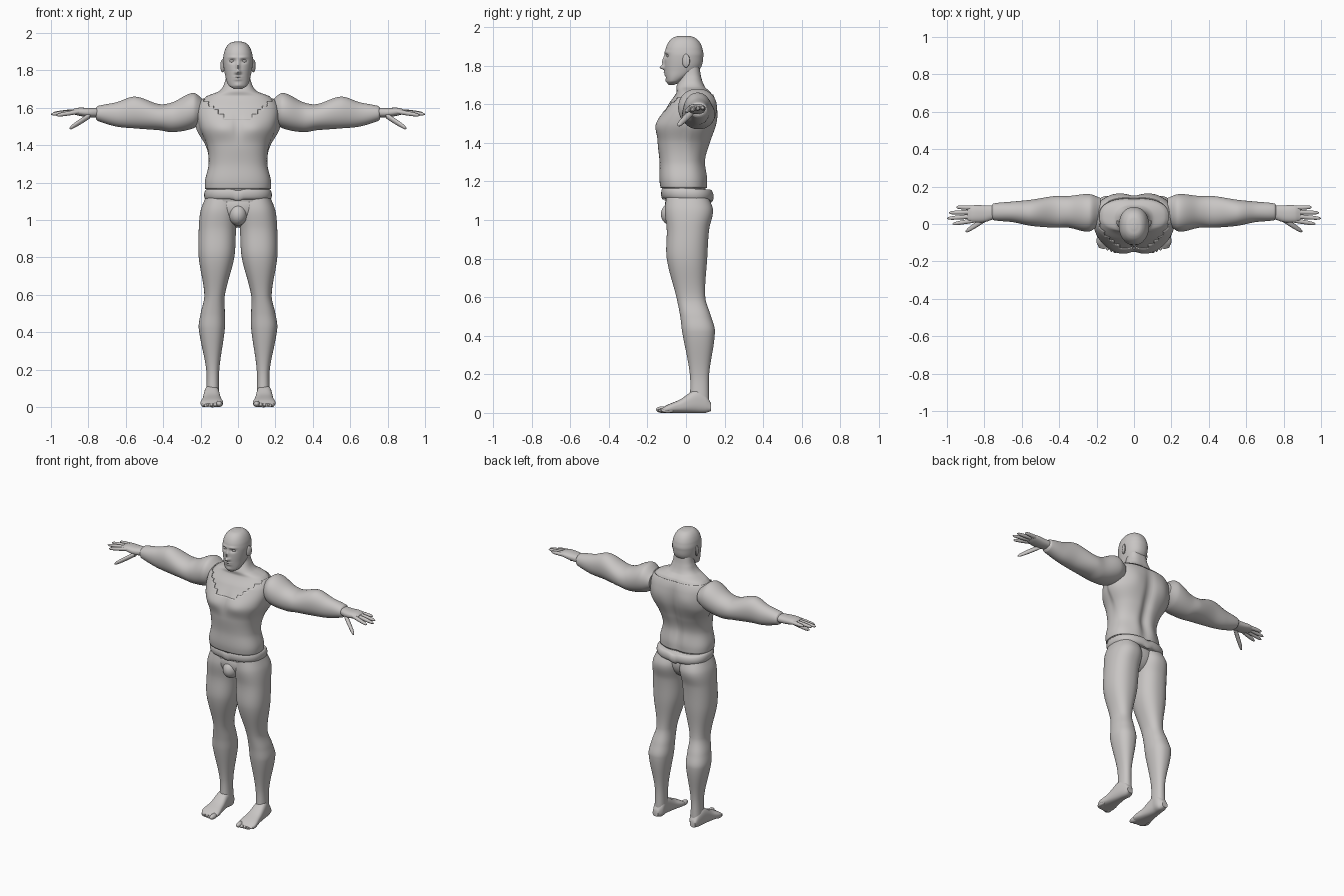
import bpy, bmesh, math
from mathutils import Vector

cube = bpy.data.objects.get("Cube")
if cube:
    bpy.data.objects.remove(cube, do_unlink=True)

GREY = (.58, .56, .55, 1)
material = bpy.data.materials.new("warm grey")
material.use_nodes = True
material.diffuse_color = GREY
for node in material.node_tree.nodes:
    if node.type == 'BSDF_PRINCIPLED':
        node.inputs["Base Color"].default_value = GREY


def finish(name, bm, mirror):
    bmesh.ops.recalc_face_normals(bm, faces=bm.faces)
    mesh = bpy.data.meshes.new(name)
    bm.to_mesh(mesh)
    bm.free()
    mesh.materials.append(material)
    obj = bpy.data.objects.new(name, mesh)
    bpy.context.collection.objects.link(obj)
    bpy.ops.object.select_all(action='DESELECT')
    obj.select_set(True)
    bpy.context.view_layer.objects.active = obj
    bpy.ops.object.shade_smooth_by_angle(angle=math.radians(45))
    if mirror:
        obj.modifiers.new("Mirror", 'MIRROR').use_mirror_merge = False
    return obj


def smooth_rows(rows, steps):
    """Cubic blend between section rows, with slopes taken along the position."""
    last = len(rows) - 1
    for i in range(last):
        before, start, end, after = (rows[max(0, min(last, i + k))] for k in (-1, 0, 1, 2))
        gap = end[0] - start[0]
        for j in range(steps):
            t = j / steps
            row = []
            for a, b, c, d in zip(before, start, end, after):
                leave = (c - a) * gap / (end[0] - before[0])
                arrive = (d - b) * gap / (after[0] - start[0])
                ease = t * t * (3 - 2 * t)
                row.append(b + (c - b) * ease + t * (1 - t) * ((1 - t) * leave - t * arrive))
            yield row
    yield rows[-1]


def rounded(low, high, grow, wave, power):
    reach = (high - low) / 2 + grow
    return (low + high) / 2 + reach * math.copysign(abs(wave) ** (2 / power), wave)


def loft(name, axis, rows, sides=48, steps=6, power=2.3, bumps=(), grow=0,
         cut=None, warp=None, mirror=False):
    """Skin superellipse sections (position, a min, a max, b min, b max).
    Bumps are (side, x, z, x radius, z radius, outward push along y)."""
    bm = bmesh.new()
    rings = []
    for position, a_min, a_max, b_min, b_max in smooth_rows(rows, steps):
        ring = []
        for k in range(sides):
            angle = math.tau * (k + .5) / sides
            sine = math.sin(angle)
            a = rounded(a_min, a_max, grow, math.cos(angle), power)
            b = rounded(b_min, b_max, grow, sine, power)
            v = Vector({'x': (position, a, b), 'y': (a, position, b), 'z': (a, b, position)}[axis])
            push = 0
            for side, x, z, x_radius, z_radius, amount in bumps:
                fall = ((abs(v.x) - x) / x_radius) ** 2 + ((v.z - z) / z_radius) ** 2
                push += side * amount * max(0, side * sine) * math.exp(-fall)
            v.y += push
            ring.append(bm.verts.new(warp(v) if warp else v))
        rings.append(ring)
    for lower, upper in zip(rings, rings[1:]):
        for k in range(sides):
            n = (k + 1) % sides
            bm.faces.new((lower[k], lower[n], upper[n], upper[k]))
    if cut:
        gone = [face for face in bm.faces if cut(face.calc_center_median())]
        bmesh.ops.delete(bm, geom=gone, context='FACES')
    else:
        bm.faces.new(rings[0])
        bm.faces.new(rings[-1])
    return finish(name, bm, mirror)


def symmetric(rows):
    return [(z, -half, half, front, back) for z, half, front, back in rows]


def finger(name, start, end, radius):
    """Round-tipped tube running outward along x."""
    rows = []
    for t in (0, .5, .9, 1):
        x, y, z = Vector(start).lerp(Vector(end), t)
        r = radius * math.sqrt(1 - .95 * t ** 6)
        rows.append((x, y - r, y + r, z - r, z + r))
    loft(name, 'x', rows, sides=16, power=2, mirror=True)


def ellipsoid(name, centre, size, slant=0):
    bm = bmesh.new()
    bmesh.ops.create_uvsphere(bm, u_segments=32, v_segments=16, radius=1)
    bmesh.ops.scale(bm, vec=size, verts=bm.verts)
    for v in bm.verts:
        v.co.x += slant * v.co.y
    bmesh.ops.translate(bm, vec=centre, verts=bm.verts)
    finish(name, bm, mirror=centre[0] > 0)


FRONT, BACK = -1, 1

# Head: jaw sections, a domed skull and facial relief
head_rows = [(1.7, .02, -.09, -.06), (1.72, .05, -.1, -.02),
             (1.78, .07, -.11, .07), (1.85, .08, -.11, .09)]
for degrees in range(20, 90, 13):
    up = math.sin(math.radians(degrees))
    out = math.cos(math.radians(degrees)) ** .7
    head_rows.append((1.85 + .105 * up, .08 * out, -.01 - .1 * out, -.01 + .1 * out))
face_relief = [
    (FRONT, 0, 1.82, .01, .03, .014),    # nose bridge
    (FRONT, 0, 1.79, .014, .01, .024),   # nose tip
    (FRONT, .03, 1.85, .017, .01, -.012),  # eye sockets
    (FRONT, .03, 1.87, .025, .008, .005),  # brow
    (FRONT, 0, 1.765, .02, .005, .007),  # upper lip
    (FRONT, 0, 1.752, .02, .005, .006),  # lower lip
    (FRONT, 0, 1.72, .02, .012, .006)]   # chin
loft("head", 'z', symmetric(head_rows), sides=112, steps=12, power=2.2, bumps=face_relief)
ellipsoid("eyes", (.032, -.087, 1.85), (.015, .013, .009))
ellipsoid("ears", (.082, 0, 1.825), (.01, .02, .035), slant=.35)

# Torso and neck, with the shirt as a slightly larger trimmed layer
torso_rows = symmetric([
    (1.1, .16, -.11, .1), (1.2, .17, -.13, .1), (1.3, .15, -.13, .09),
    (1.4, .16, -.14, .12), (1.5, .2, -.14, .15), (1.6, .21, -.09, .15),
    (1.66, .17, -.05, .13), (1.69, .1, -.05, .1), (1.74, .07, -.03, .08),
    (1.8, .06, -.03, .07)])
muscles = [
    (FRONT, .09, 1.49, .07, .05, .014),  # chest
    (FRONT, 0, 1.5, .02, .06, -.008),    # breastbone
    (BACK, 0, 1.4, .03, .2, -.02),       # spine
    (BACK, .11, 1.54, .06, .07, .01),    # shoulder blades
    (BACK, .06, 1.25, .04, .08, .008)]   # lower back


def widen_back(v):
    """Wider back panel meeting the front at a side seam."""
    blend = min(1, max(0, (v.y + .01) / .03))
    v.x *= 1 + .1 * blend * math.exp(-((v.z - 1.47) / .09) ** 2)
    return v


def outside_shirt(c):
    if c.y > 0:
        neckline = 1.65
    else:
        step = max(0, math.ceil((abs(c.x) - .075) / .028))
        neckline = min(1.66, 1.54 + .024 * step)
    return c.z < 1.163 or c.z > neckline


torso_style = dict(sides=128, steps=12, power=2.5, bumps=muscles, warp=widen_back)
loft("torso", 'z', torso_rows, **torso_style)
shirt = loft("shirt", 'z', torso_rows, grow=.007, cut=outside_shirt, **torso_style)
rim = shirt.modifiers.new("Rim", 'SOLIDIFY')
rim.thickness, rim.offset = .006, -1

# Sleeves with raised shoulder rims and cuffs
loft("sleeves", 'x', [
    (.18, 0, .14, 1.53, 1.64), (.24, -.04, .16, 1.49, 1.68),
    (.35, -.02, .15, 1.47, 1.63), (.42, -.02, .15, 1.48, 1.62),
    (.55, -.01, .13, 1.49, 1.66), (.65, .01, .12, 1.5, 1.63),
    (.75, .02, .11, 1.53, 1.61), (.76, .03, .1, 1.54, 1.6)],
    steps=8, power=2.1, mirror=True)

# Hands with fanned fingers
loft("palms", 'x', [
    (.74, .03, .1, 1.55, 1.6), (.8, .01, .1, 1.55, 1.6),
    (.86, .01, .1, 1.56, 1.6), (.89, .02, .09, 1.57, 1.59)], mirror=True)
for i, (word, tip) in enumerate(dict(index=.97, middle=1, ring=.99, little=.95).items()):
    finger(word + "_fingers", (.85, .02 + .022 * i, 1.58), (tip, .03 * i, 1.56 + .006 * i), .012)
finger("thumbs", (.79, .03, 1.56), (.9, -.04, 1.49), .016)


# Belt: a rounded band, lower at the back and notched at the centre
def belt_shape(v):
    v.z -= .06 * v.y + .012 * math.exp(-(v.x / .02) ** 2)
    return v


belt_rows = []
for degrees in range(-80, 81, 20):
    up, out = math.sin(math.radians(degrees)), math.cos(math.radians(degrees))
    belt_rows.append((1.135 + .03 * up, .165 + .016 * out, -.115 - .014 * out, .125 + .018 * out))
loft("belt", 'z', symmetric(belt_rows), sides=96, steps=2, power=2.5, warp=belt_shape)

# Hips and legs
ellipsoid("hips", (0, 0, 1.07), (.17, .11, .11))
ellipsoid("groin", (0, -.07, 1.03), (.05, .06, .06))
loft("legs", 'z', [
    (1.13, .01, .17, -.1, .11), (1.05, 0, .2, -.11, .14), (.95, .01, .21, -.1, .12),
    (.8, .02, .21, -.1, .11), (.6, .07, .18, -.05, .1), (.5, .07, .2, -.03, .13),
    (.42, .07, .21, -.02, .15), (.2, .1, .17, .02, .12), (.05, .1, .17, .02, .12)],
    steps=8, mirror=True)

# Feet and toes
loft("feet", 'y', [
    (-.13, .1, .18, 0, .02), (-.1, .08, .2, 0, .04), (-.03, .09, .19, 0, .07),
    (.05, .1, .18, 0, .12), (.1, .1, .17, 0, .1), (.13, .12, .16, .01, .05)],
    power=2.6, mirror=True)
for i, word in enumerate(("big", "second", "third", "fourth", "little")):
    r = .017 if word == "big" else .012
    ellipsoid(word + "_toes", (.1 + .021 * i, -.122 + .007 * i, r), (r, .034, r))
